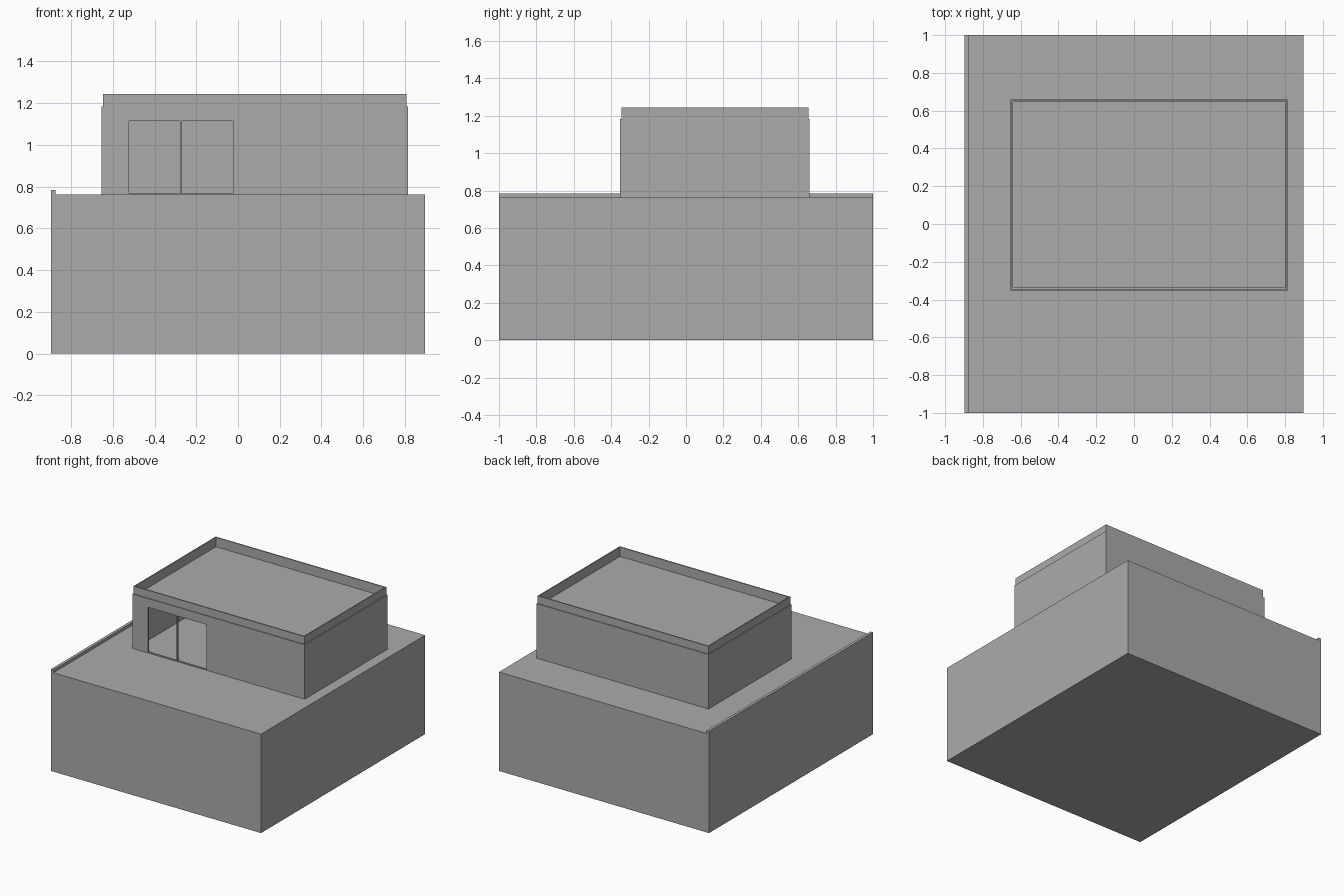
import bpy

old = bpy.data.objects.get("Cube")
if old:
    bpy.data.objects.remove(old, do_unlink=True)

grey = bpy.data.materials.new("concrete grey")
grey.use_nodes = True
grey.diffuse_color = (0.40, 0.41, 0.40, 1)
grey.node_tree.nodes["Principled BSDF"].inputs["Base Color"].default_value = (0.40, 0.41, 0.40, 1)


def box(name, x, y, z):
    """Box from (min, max) ranges on each axis."""
    bpy.ops.mesh.primitive_cube_add(size=1)
    ob = bpy.context.object
    ob.name = name
    for v in ob.data.vertices:
        v.co = [(r[0] + r[1]) / 2 + c * (r[1] - r[0]) for r, c in zip((x, y, z), v.co)]
    ob.data.materials.append(grey)
    return ob


def cut(ob, x, y, z):
    """Cut a box-shaped hole through an object."""
    cutter = box("cutter", x, y, z)
    cutter.hide_render = True
    mod = ob.modifiers.new("hole", "BOOLEAN")
    mod.operation = "DIFFERENCE"
    mod.solver = "EXACT"
    mod.object = cutter
    bpy.context.view_layer.objects.active = ob
    bpy.ops.object.modifier_apply(modifier=mod.name)
    bpy.data.objects.remove(cutter, do_unlink=True)


def inset(r, d):
    return (r[0] + d, r[1] - d)


DECK, WALL_TOP, TOP = 0.763, 1.183, 1.243
HX, HY = (-0.655, 0.815), (-0.352, 0.66)
THICK = 0.015
IX, IY = inset(HX, THICK), inset(HY, THICK)

# Lower storey and the low curb along its edge
box("lower_storey", (-0.897, 0.897), (-1, 1), (0, DECK))
box("deck_curb", (-0.897, -0.875), (-1, 1), (DECK, 0.785))

# Hollow upper storey with a doorway in the front
walls = box("upper_walls", HX, HY, (DECK, WALL_TOP))
cut(walls, IX, IY, (DECK - 0.1, WALL_TOP + 0.1))
cut(walls, (-0.522, -0.022), (HY[0] - 0.1, HY[0] + 0.1), (0.768, 1.115))

# Post that divides the doorway
box("door_post", (-0.278, -0.272), (HY[0], HY[0] + THICK), (0.768, 1.115))

# Recessed roof slab and the thin parapet around it
box("roof_slab", IX, IY, (1.14, 1.17))
parapet = box("roof_parapet", inset(HX, 0.007), inset(HY, 0.006), (WALL_TOP, TOP))
cut(parapet, IX, IY, (WALL_TOP - 0.1, TOP + 0.1))
